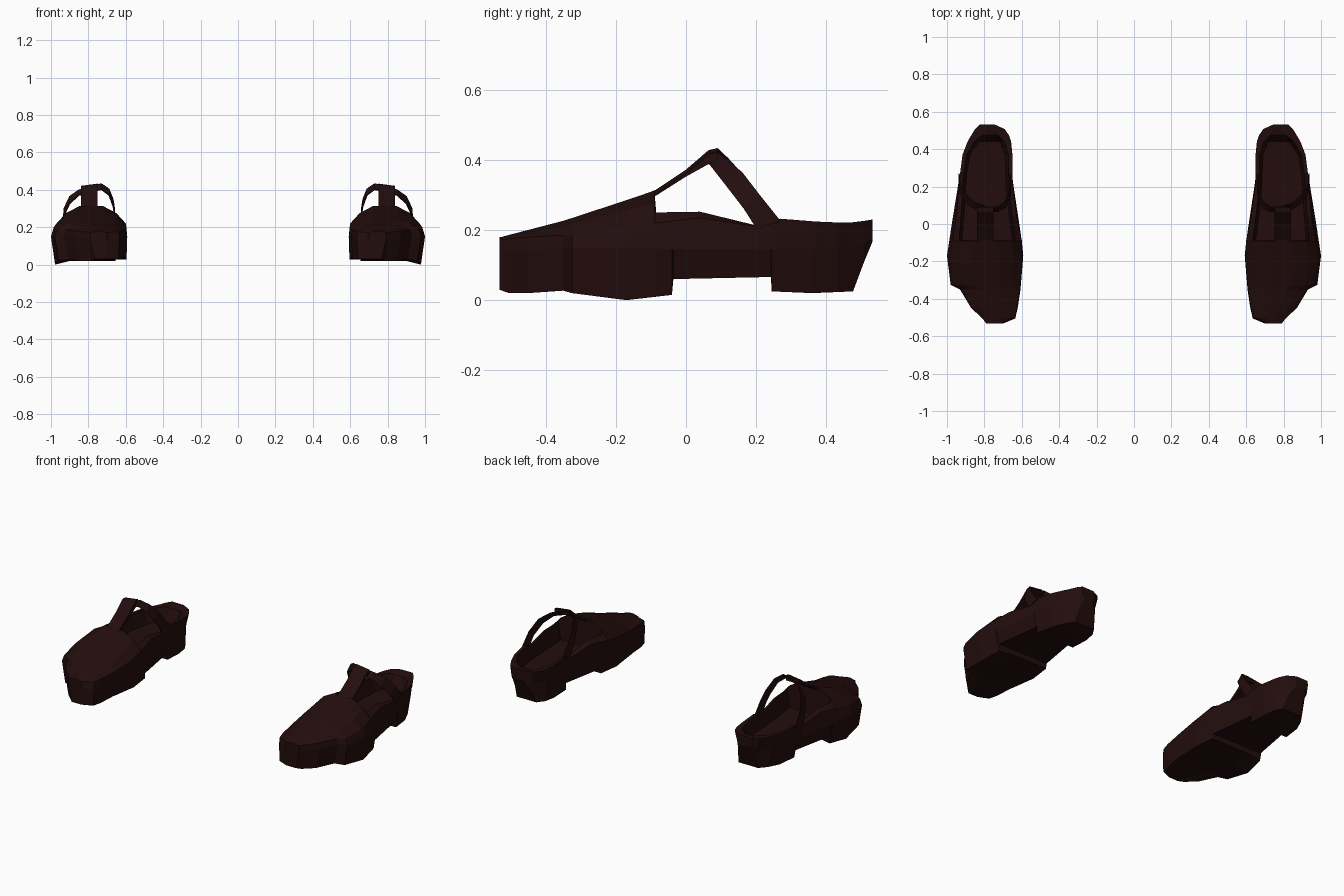
import bpy
import bmesh

leather = bpy.data.materials.new("dark brown leather")
leather.diffuse_color = (0.017, 0.004, 0.004, 1)


def finish(name, bm, thickness=0):
    """Make a flat-shaded object and mirror it to the other foot."""
    bmesh.ops.remove_doubles(bm, verts=bm.verts, dist=0.0005)
    bmesh.ops.recalc_face_normals(bm, faces=bm.faces)
    mesh = bpy.data.meshes.new(name)
    bm.to_mesh(mesh)
    bm.free()
    mesh.materials.append(leather)
    ob = bpy.data.objects.new(name, mesh)
    bpy.context.collection.objects.link(ob)
    if thickness:
        solid = ob.modifiers.new("thickness", 'SOLIDIFY')
        solid.thickness = thickness
        solid.offset = 0
    ob.modifiers.new("other foot", 'MIRROR')
    return ob


def loft(name, rings):
    """Skin closed rings with the same number of points, capping both ends."""
    bm = bmesh.new()
    vs = [[bm.verts.new(p) for p in r] for r in rings]
    n = len(vs[0])
    for r0, r1 in zip(vs, vs[1:]):
        for i in range(n):
            j = (i + 1) % n
            bm.faces.new((r0[i], r0[j], r1[j], r1[i]))
    bm.faces.new(vs[0])
    bm.faces.new(vs[-1][::-1])
    return finish(name, bm)


def sample(table, y):
    """Interpolate a station table at y, holding the end values."""
    if y <= table[0][0]:
        return table[0][1:]
    for r0, r1 in zip(table, table[1:]):
        if y <= r1[0]:
            t = (y - r0[0]) / (r1[0] - r0[0])
            return [a + (b - a) * t for a, b in zip(r0[1:], r1[1:])]
    return table[-1][1:]


# sole stations: y, inner x, outer x, bottom z, seam z, rise of the inner part of the bottom
sole = [
    (-0.532, 0.70, 0.79, 0.03, 0.13, 0.0),
    (-0.505, 0.635, 0.81, 0.02, 0.135, 0.01),
    (-0.45, 0.622, 0.87, 0.02, 0.14, 0.01),
    (-0.35, 0.607, 0.93, 0.027, 0.15, 0.01),
    (-0.325, 0.605, 0.98, 0.02, 0.15, 0.015),
    (-0.17, 0.592, 1.0, 0.0, 0.15, 0.028),
    (-0.04, 0.607, 0.98, 0.015, 0.145, 0.015),
    (-0.036, 0.608, 0.98, 0.06, 0.145, 0.0),
    (0.242, 0.65, 0.935, 0.066, 0.145, 0.0),
    (0.244, 0.65, 0.935, 0.025, 0.145, 0.0),
    (0.36, 0.65, 0.915, 0.02, 0.145, 0.0),
    (0.43, 0.66, 0.885, 0.023, 0.15, 0.0),
    (0.476, 0.69, 0.85, 0.025, 0.15, 0.0),
    (0.508, 0.71, 0.84, 0.11, 0.16, 0.0),
    (0.532, 0.745, 0.825, 0.168, 0.18, 0.0),
]
# upper stations: y, inner x, outer x, side z, shoulder z, middle z, insets
upper = [
    (-0.526, 0.70, 0.79, 0.172, 0.176, 0.18, 0.02, 0.03),
    (-0.50, 0.637, 0.815, 0.175, 0.182, 0.187, 0.03, 0.07),
    (-0.45, 0.625, 0.868, 0.18, 0.193, 0.20, 0.04, 0.09),
    (-0.35, 0.61, 0.925, 0.185, 0.212, 0.226, 0.05, 0.11),
    (-0.325, 0.607, 0.965, 0.187, 0.218, 0.234, 0.05, 0.12),
    (-0.20, 0.597, 0.985, 0.20, 0.25, 0.275, 0.05, 0.12),
    (-0.09, 0.60, 0.97, 0.22, 0.275, 0.312, 0.05, 0.12),
    (-0.085, 0.60, 0.97, 0.22, 0.25, 0.14, 0.035, 0.05),
    (0.04, 0.627, 0.95, 0.235, 0.252, 0.14, 0.025, 0.04),
    (0.20, 0.648, 0.935, 0.21, 0.213, 0.14, 0.02, 0.035),
    (0.27, 0.65, 0.93, 0.232, 0.232, 0.14, 0.02, 0.035),
    (0.37, 0.65, 0.917, 0.224, 0.224, 0.14, 0.022, 0.04),
    (0.44, 0.657, 0.89, 0.221, 0.221, 0.145, 0.035, 0.06),
    (0.478, 0.67, 0.868, 0.222, 0.222, 0.222, 0.06, 0.07),
    (0.508, 0.692, 0.85, 0.226, 0.226, 0.226, 0.05, 0.06),
    (0.532, 0.745, 0.825, 0.23, 0.23, 0.23, 0.02, 0.03),
]
# shoe body: sole and upper skinned together over all stations
rings = []
last = None
for y in sorted({r[0] for r in sole + upper}):
    if last is not None and y - last < 0.003 and y not in (-0.036, 0.244):
        continue
    last = y
    si, so, zb, zs, rise = sample(sole, y)
    xi, xo, zr, zt, zm, a, b = sample(upper, y)
    rings.append([(si + 0.004, y, zb + rise), (si, y, zs),
                  (xi, y, zr), (xi + a, y, zt), (xi + b, y, zm),
                  (xo - b, y, zm), (xo - a, y, zt), (xo, y, zr),
                  (so, y, zs), (so - 0.022, y, zb),
                  (si + (so - si) * 0.7, y, zb + rise * 0.9)])
loft("shoe_body", rings)

# ankle strap: x, then front and back edge (y, z), outer side to inner side
strap = [
    (0.935, 0.20, 0.205, 0.27, 0.225),
    (0.93, 0.165, 0.26, 0.21, 0.30),
    (0.90, 0.115, 0.325, 0.16, 0.365),
    (0.85, 0.08, 0.37, 0.115, 0.40),
    (0.785, 0.066, 0.388, 0.092, 0.42),
    (0.73, 0.066, 0.40, 0.09, 0.433),
    (0.69, 0.085, 0.37, 0.12, 0.405),
    (0.668, 0.13, 0.31, 0.17, 0.35),
    (0.66, 0.165, 0.26, 0.21, 0.30),
    (0.66, 0.20, 0.205, 0.27, 0.225),
]
bm = bmesh.new()
edges = [(bm.verts.new((x, y0, z0)), bm.verts.new((x, y1, z1)))
         for x, y0, z0, y1, z1 in strap]
for (a, b), (c, d) in zip(edges, edges[1:]):
    bm.faces.new((a, b, d, c))
finish("ankle_strap", bm, 0.005)

# centre strap rising from the vamp to the ankle strap: y, underside z, top z
centre = [(-0.11, 0.29, 0.305), (-0.085, 0.298, 0.315), (0.0, 0.352, 0.372),
          (0.065, 0.388, 0.428), (0.09, 0.40, 0.433)]
loft("centre_strap", [[(0.75, y, lo), (0.75, y, hi), (0.84, y, hi - 0.012), (0.84, y, lo)]
                      for y, lo, hi in centre])
